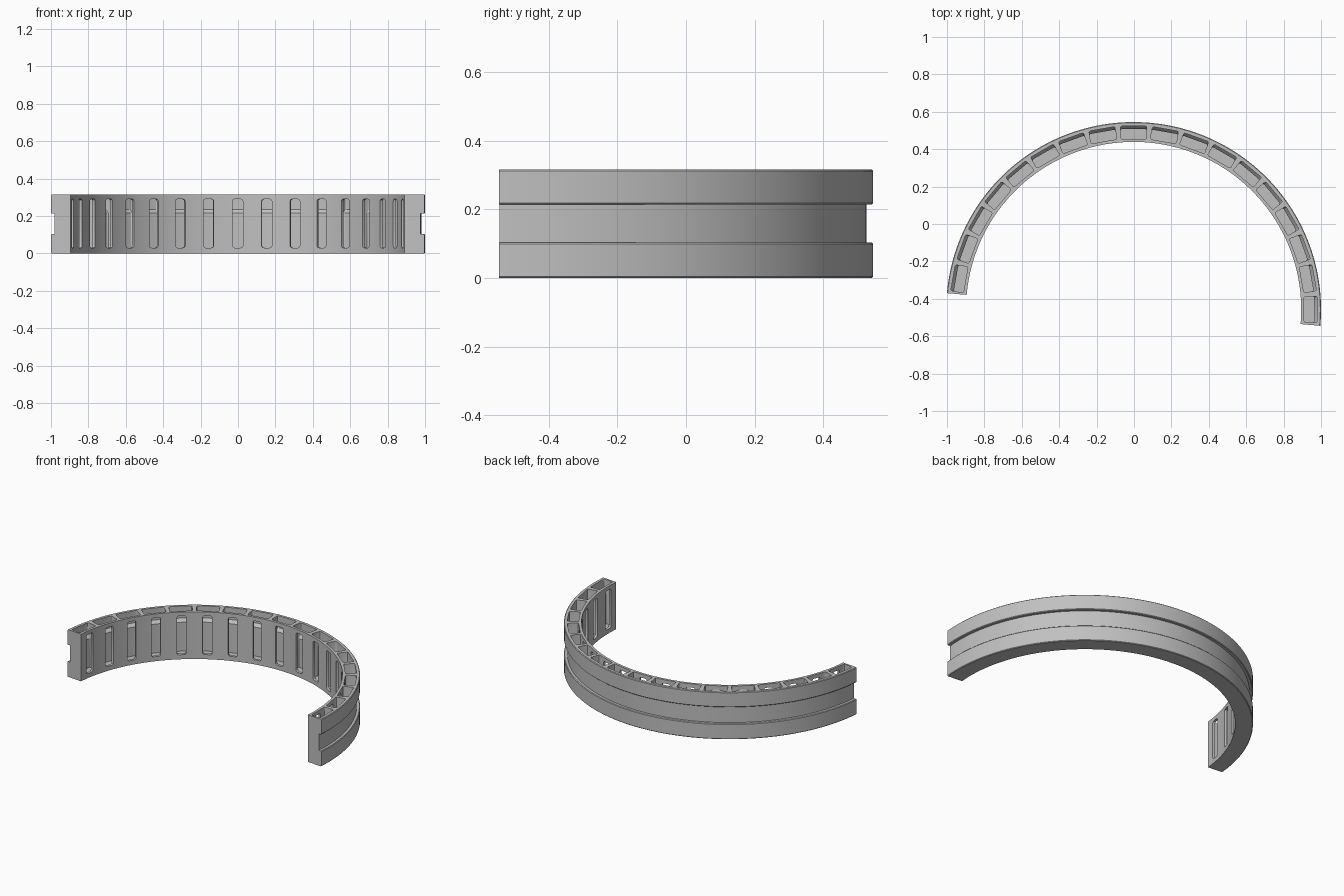
import bpy, bmesh, math
from mathutils import Matrix, Vector

if "Cube" in bpy.data.objects:
    bpy.data.objects.remove(bpy.data.objects["Cube"])

R_OUT, R_IN, H = 1.002, 0.896, 0.315
GROOVE, Z1, Z2, C = 0.982, 0.103, 0.214, 0.004
CENTRE = Vector((-0.002, -0.457, 0))
START, SPAN, SEGS, POCKETS = -5, 180, 108, 18

grey = bpy.data.materials.new("light grey")
grey.diffuse_color = (0.53, 0.53, 0.53, 1)
grey.use_nodes = True
grey.node_tree.nodes["Principled BSDF"].inputs["Base Color"].default_value = grey.diffuse_color


def finish(bm, name):
    bmesh.ops.recalc_face_normals(bm, faces=bm.faces[:])
    me = bpy.data.meshes.new(name)
    bm.to_mesh(me)
    bm.free()
    me.materials.append(grey)
    ob = bpy.data.objects.new(name, me)
    bpy.context.collection.objects.link(ob)
    return ob


def loft(bm, rings):
    """Closed solid through rings of equal vertex count."""
    vs = [[bm.verts.new(p) for p in ring] for ring in rings]
    n = len(vs[0])
    for a, b in zip(vs, vs[1:]):
        for i in range(n):
            j = (i + 1) % n
            bm.faces.new((a[i], a[j], b[j], b[i]))
    bm.faces.new(vs[0][::-1])
    bm.faces.new(vs[-1])


def rounded(x0, x1, y0, y1, r, steps=3):
    """Points of a rounded rectangle."""
    pts = []
    for k, (cx, cy) in enumerate(((x1 - r, y1 - r), (x0 + r, y1 - r),
                                  (x0 + r, y0 + r), (x1 - r, y0 + r))):
        for s in range(steps + 1):
            a = math.pi / 2 * (k + s / steps)
            pts.append((cx + r * math.cos(a), cy + r * math.sin(a)))
    return pts


def placed(index):
    ang = math.radians(START + SPAN / POCKETS * (index + 0.5))
    return Matrix.Translation(CENTRE) @ Matrix.Rotation(ang, 4, 'Z')


# Half ring with a groove round the outside
profile = [(R_IN, 0), (R_OUT - C, 0), (R_OUT, C), (R_OUT, Z1 - C), (R_OUT - C, Z1),
           (GROOVE, Z1), (GROOVE, Z2), (R_OUT - C, Z2), (R_OUT, Z2 + C),
           (R_OUT, H - C), (R_OUT - C, H), (R_IN, H)]
bm = bmesh.new()
rings = []
for i in range(SEGS + 1):
    a = math.radians(START + SPAN * i / SEGS)
    rings.append([CENTRE + Vector((r * math.cos(a), r * math.sin(a), z)) for r, z in profile])
loft(bm, rings)
body = finish(bm, "half_ring")

# Open-topped pockets, narrower behind the groove
bm = bmesh.new()
for k in range(POCKETS):
    m = placed(k)
    levels = [(0.022, 0.964), (0.215, 0.964), (0.235, 0.980), (H + 0.05, 0.980)]
    loft(bm, [[m @ Vector((x, y, z)) for x, y in rounded(0.912, out, -0.07, 0.07, 0.008)]
              for z, out in levels])
pockets = finish(bm, "pocket_cutter")

# Upright rounded slots through the inner wall
bm = bmesh.new()
for k in range(POCKETS):
    m = placed(k)
    shape = rounded(-0.028, 0.028, 0.03, 0.29, 0.012)
    loft(bm, [[m @ Vector((x, y, z)) for y, z in shape] for x in (0.86, 0.93)])
slots = finish(bm, "slot_cutter")

for cutter in (pockets, slots):
    cutter.hide_render = True
    mod = body.modifiers.new(cutter.name, 'BOOLEAN')
    mod.operation = 'DIFFERENCE'
    mod.solver = 'EXACT'
    mod.object = cutter

# Bake the cuts and shade
bpy.context.view_layer.update()
deps = bpy.context.evaluated_depsgraph_get()
cut_mesh = bpy.data.meshes.new_from_object(body.evaluated_get(deps))
body.modifiers.clear()
body.data = cut_mesh
for cutter in (pockets, slots):
    bpy.data.objects.remove(cutter)
bpy.context.view_layer.objects.active = body
body.select_set(True)
bpy.ops.object.shade_smooth_by_angle(angle=math.radians(30))
